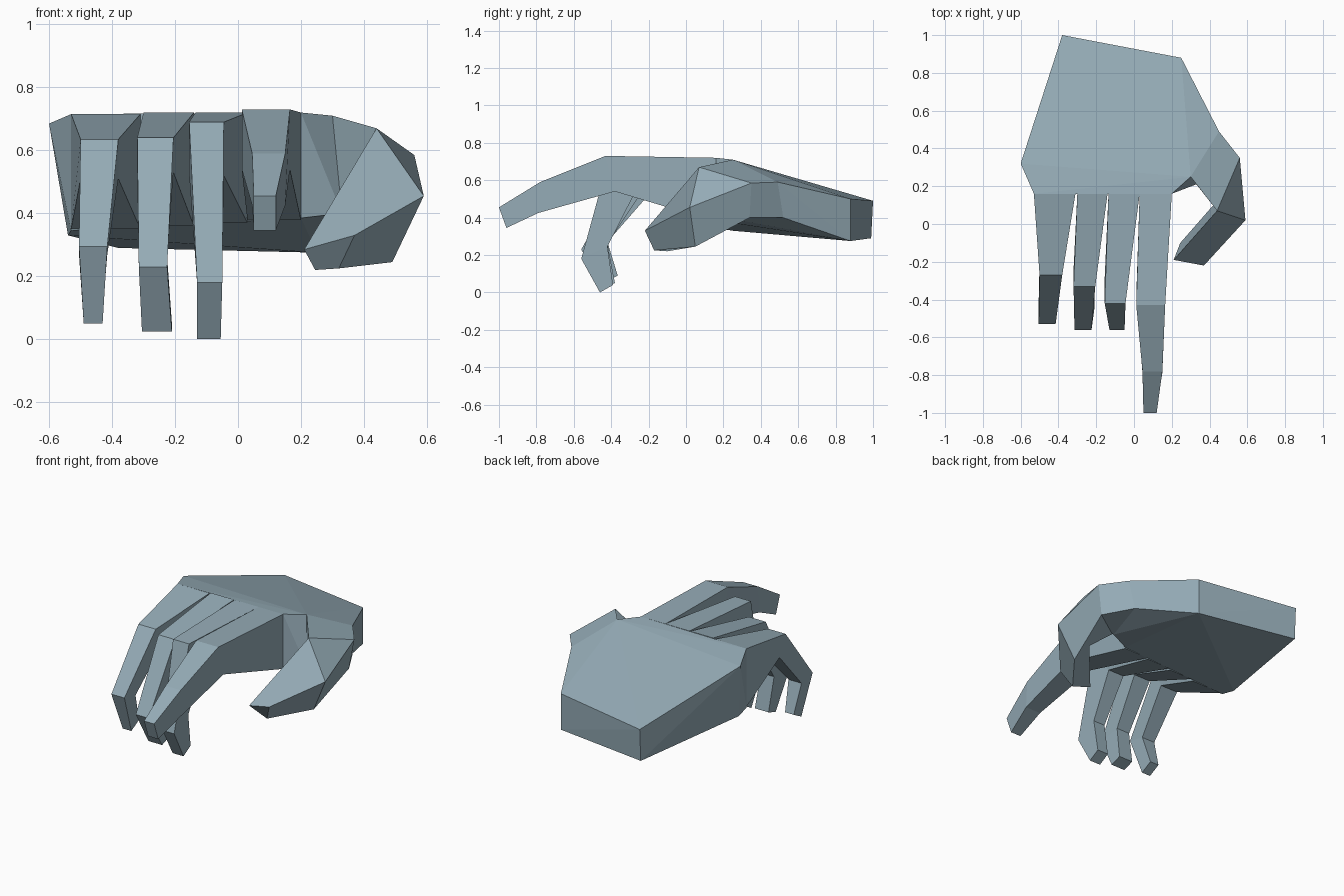
import bpy, bmesh

if "Cube" in bpy.data.objects:
    bpy.data.objects.remove(bpy.data.objects["Cube"])

# Blue-grey skin
skin = bpy.data.materials.new("blue_grey")
skin.diffuse_color = (.30, .41, .47, 1)
skin.use_nodes = True
skin.node_tree.nodes["Principled BSDF"].inputs["Base Color"].default_value = skin.diffuse_color


def finish(bm, name):
    bmesh.ops.remove_doubles(bm, verts=bm.verts, dist=0.0005)
    bmesh.ops.recalc_face_normals(bm, faces=bm.faces)
    mesh = bpy.data.meshes.new(name)
    bm.to_mesh(mesh)
    bm.free()
    mesh.materials.append(skin)
    obj = bpy.data.objects.new(name, mesh)
    bpy.context.collection.objects.link(obj)
    return obj


def loft(name, rings):
    """Skin a chain of four-sided sections and cap both ends."""
    bm = bmesh.new()
    loops = [[bm.verts.new(p) for p in ring] for ring in rings]
    for a, b in zip(loops, loops[1:]):
        for i in range(4):
            j = (i + 1) % 4
            bm.faces.new((a[i], a[j], b[j], b[i]))
    bm.faces.new(loops[0])
    bm.faces.new(loops[-1])
    return finish(bm, name)


def finger(name, sections):
    """Each section: left x, right x, outer (y, z), inner (y, z)."""
    loft(name, [[(l, *out), (r, *out), (r, *inn), (l, *inn)]
                for l, r, out, inn in sections])


# Palm: faceted hull from the wrist to the knuckle line
palm_points = [
    (-.38, 1.0, .49), (.25, .88, .50), (.45, .49, .59), (.30, .25, .71),
    (.20, .16, .72), (-.53, .16, .715), (-.60, .32, .685),
    (-.38, .99, .29), (.25, .88, .275), (.43, .52, .40), (.33, .21, .40),
    (.20, .16, .385), (-.53, .16, .345), (-.54, .25, .33),
]
bm = bmesh.new()
for p in palm_points:
    bm.verts.new(p)
bmesh.ops.convex_hull(bm, input=bm.verts)
bmesh.ops.delete(bm, geom=[v for v in bm.verts if not v.link_faces], context='VERTS')
finish(bm, "palm")

# Fingers: base, knuckle, joint, tip
finger("index_finger", [
    (.03, .20, (.16, .72), (.16, .378)),
    (.012, .165, (-.43, .73), (-.38, .54)),
    (.045, .15, (-.78, .59), (-.79, .425)),
    (.05, .12, (-1.0, .455), (-.96, .345))])
finger("middle_finger", [
    (-.135, .03, (.16, .72), (.16, .37)),
    (-.155, -.045, (-.42, .69), (-.28, .52)),
    (-.13, -.05, (-.56, .18), (-.42, .245)),
    (-.13, -.055, (-.46, 0), (-.39, .04))])
finger("ring_finger", [
    (-.30, -.14, (.16, .72), (.16, .36)),
    (-.32, -.205, (-.33, .64), (-.24, .53)),
    (-.315, -.225, (-.56, .23), (-.42, .26)),
    (-.305, -.21, (-.45, .025), (-.38, .05))])
finger("little_finger", [
    (-.53, -.31, (.16, .715), (.16, .35)),
    (-.50, -.38, (-.27, .635), (-.21, .51)),
    (-.505, -.415, (-.53, .295), (-.42, .27)),
    (-.49, -.43, (-.44, .05), (-.365, .09))])

# Thumb: curls forward and under from the side of the palm
loft("thumb", [
    [(.30, .25, .71), (.45, .49, .59), (.43, .52, .40), (.33, .21, .40)],
    [(.44, .07, .67), (.56, .35, .585), (.53, .34, .40), (.34, .21, .40)],
    [(.44, .07, .67), (.59, .02, .455), (.49, .05, .245), (.42, .10, .34)],
    [(.21, -.19, .285), (.37, -.22, .33), (.32, -.17, .225), (.245, -.10, .22)],
])
